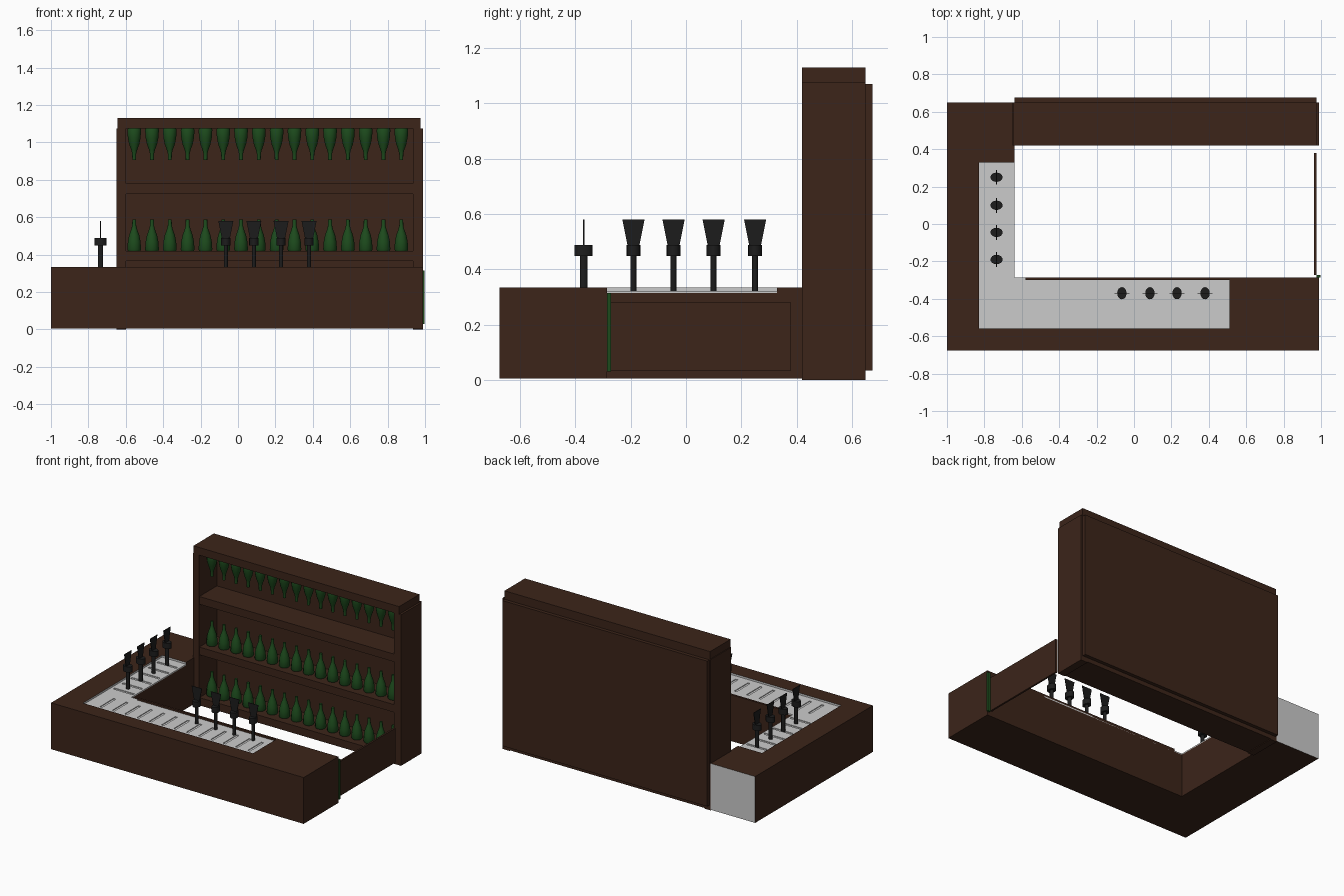
import bpy, bmesh, math
from mathutils import Matrix

if "Cube" in bpy.data.objects:
    bpy.data.objects.remove(bpy.data.objects["Cube"])


def mat(name, c):
    m = bpy.data.materials.new(name)
    m.diffuse_color = (*c, 1)
    m.use_nodes = True
    m.node_tree.nodes["Principled BSDF"].inputs["Base Color"].default_value = m.diffuse_color
    return m


WOOD = mat("dark_wood", (0.045, 0.018, 0.010))
GLASS = mat("green_glass", (0.012, 0.07, 0.012))
BLACK = mat("black", (0.012, 0.012, 0.012))


def finish(name, bm, *mats):
    me = bpy.data.meshes.new(name)
    bmesh.ops.recalc_face_normals(bm, faces=bm.faces)
    bm.to_mesh(me)
    bm.free()
    for m in mats:
        me.materials.append(m)
    ob = bpy.data.objects.new(name, me)
    bpy.context.collection.objects.link(ob)
    return ob


def add_box(bm, x0, x1, y0, y1, z0, z1):
    m = Matrix.Translation(((x0 + x1) / 2, (y0 + y1) / 2, (z0 + z1) / 2))
    m = m @ Matrix.Diagonal((x1 - x0, y1 - y0, z1 - z0, 1))
    bmesh.ops.create_cube(bm, size=1, matrix=m)


def boxes(name, dims, *mats):
    bm = bmesh.new()
    for d in dims:
        add_box(bm, *d)
    return finish(name, bm, *mats)


def prism(name, pts, z0, z1, mats, grey_edges=()):
    """Extruded outline; sides listed in grey_edges use the second slot."""
    bm = bmesh.new()
    lo = [bm.verts.new((x, y, z0)) for x, y in pts]
    hi = [bm.verts.new((x, y, z1)) for x, y in pts]
    bm.faces.new(lo)
    bm.faces.new(hi)
    for i in range(len(pts)):
        j = (i + 1) % len(pts)
        f = bm.faces.new((lo[i], lo[j], hi[j], hi[i]))
        f.material_index = int(i in grey_edges)
    return finish(name, bm, *mats)


def add_lathe(bm, prof, n, sx=1, sy=1):
    """Closed turned shape from (radius, z) points."""
    rings = [[bm.verts.new((r * sx * math.cos(2 * math.pi * k / n),
                            r * sy * math.sin(2 * math.pi * k / n), z))
              for k in range(n)] for r, z in prof]
    for a, b in zip(rings, rings[1:]):
        for k in range(n):
            f = bm.faces.new((a[k], a[(k + 1) % n], b[(k + 1) % n], b[k]))
            f.smooth = True
    bm.faces.new(rings[0])
    bm.faces.new(rings[-1])


def place(name, mesh, loc, rot=(0, 0, 0)):
    ob = bpy.data.objects.new(name, mesh)
    ob.location, ob.rotation_euler = loc, rot
    bpy.context.collection.objects.link(ob)


# L-shaped counter with a grey back end
prism("counter_base", [(-1, -.675), (.99, -.675), (.99, -.285), (-.64, -.285),
                       (-.64, .65), (-1, .65)], .005, .314, (WOOD, None), {4})
# Raised rim around the sunken drip tray, with grey tray walls
prism("counter_rim", [(-1, -.675), (.99, -.675), (.99, -.285), (.51, -.285),
                      (.51, -.56), (-.83, -.56), (-.83, .33), (-.64, .33),
                      (-.64, .65), (-1, .65)], .314, .335, (WOOD, None), {3, 4, 5, 6, 8})
boxes("inner_lip", [(-.58, .51, -.30, -.285, .314, .335)], WOOD)

# Drip tray with recessed drain slots
tray = prism("drip_tray", [(-.83, -.56), (.51, -.56), (.51, -.285), (-.64, -.285),
                           (-.64, .33), (-.83, .33)], .314, .322, ())
slots = [(x - .009, x + .009, -.52, -.365, .317, .35)
         for x in (-.715 + i * .097 for i in range(13))]
slots += [(-.81, -.655, y - .009, y + .009, .317, .35)
          for y in (-.24 + i * .098 for i in range(6))]
cutter = boxes("slot_cutter", slots)
cutter.hide_render = True
mod = tray.modifiers.new("slots", 'BOOLEAN')
mod.operation, mod.solver, mod.object = 'DIFFERENCE', 'EXACT', cutter
bpy.context.view_layer.objects.active = tray
bpy.ops.object.modifier_apply(modifier=mod.name)
bpy.data.objects.remove(cutter)

# Back cabinet: sides, shelves, back board and crown
boxes("cabinet_sides", [(-.65, -.60, .42, .65, 0, 1.075),
                        (.935, .99, .42, .65, 0, 1.075)], WOOD)
boxes("cabinet_shelves", [(-.60, .935, .422, .65, z, z + .055)
                          for z in (.005, .365, .725)], WOOD)
boxes("cabinet_crown", [(-.645, .975, .42, .65, 1.075, 1.13)], WOOD)
boxes("cabinet_back", [(-.60, .935, .62, .65, .005, 1.075),
                       (-.64, .975, .65, .675, .035, 1.07)], WOOD)

# Bottles: two standing rows and one hanging row
bm = bmesh.new()
add_lathe(bm, [(.033, 0), (.037, .008), (.034, .05), (.027, .085), (.016, .115),
               (.011, .135), (.010, .168)], 12)
bottle = finish("bottle", bm, GLASS)
bottle.location = (-.555, .50, .06)
for row, (z, flip) in enumerate([(.06, 0), (.42, 0), (1.075, math.pi)]):
    for i in range(16):
        if row or i:
            place("bottle", bottle.data, (-.555 + i * .0952, .50, z), (flip, 0, 0))

# Beer taps: oval stem and collar with a flat flared handle
bm = bmesh.new()
add_lathe(bm, [(.0135, 0), (.0135, .13)], 12, .8, 1.05)
add_lathe(bm, [(.032, .128), (.032, .168)], 16, .78, 1.02)
front, back = [[bm.verts.new((x, y, z)) for x, z in
                ((-.021, .165), (.021, .165), (.04, .26), (-.04, .26))]
               for y in (-.002, .002)]
bm.faces.new(front)
bm.faces.new(back)
for k in range(4):
    j = (k + 1) % 4
    bm.faces.new((front[k], front[j], back[j], back[k]))
tap = finish("beer_tap", bm, BLACK)
tap.location = (-.065, -.37, .32)
for x in (.085, .23, .38):
    place("beer_tap", tap.data, (x, -.37, .32))
for y in (.25, .10, -.045, -.19):
    place("beer_tap", tap.data, (-.735, y, .32), (0, 0, math.pi / 2))

# Swing gate and its hinge strip
boxes("gate", [(.962, .975, -.272, .38, .035, .28)], WOOD)
boxes("gate_hinge", [(.975, .997, -.285, -.272, .03, .315)], GLASS)
